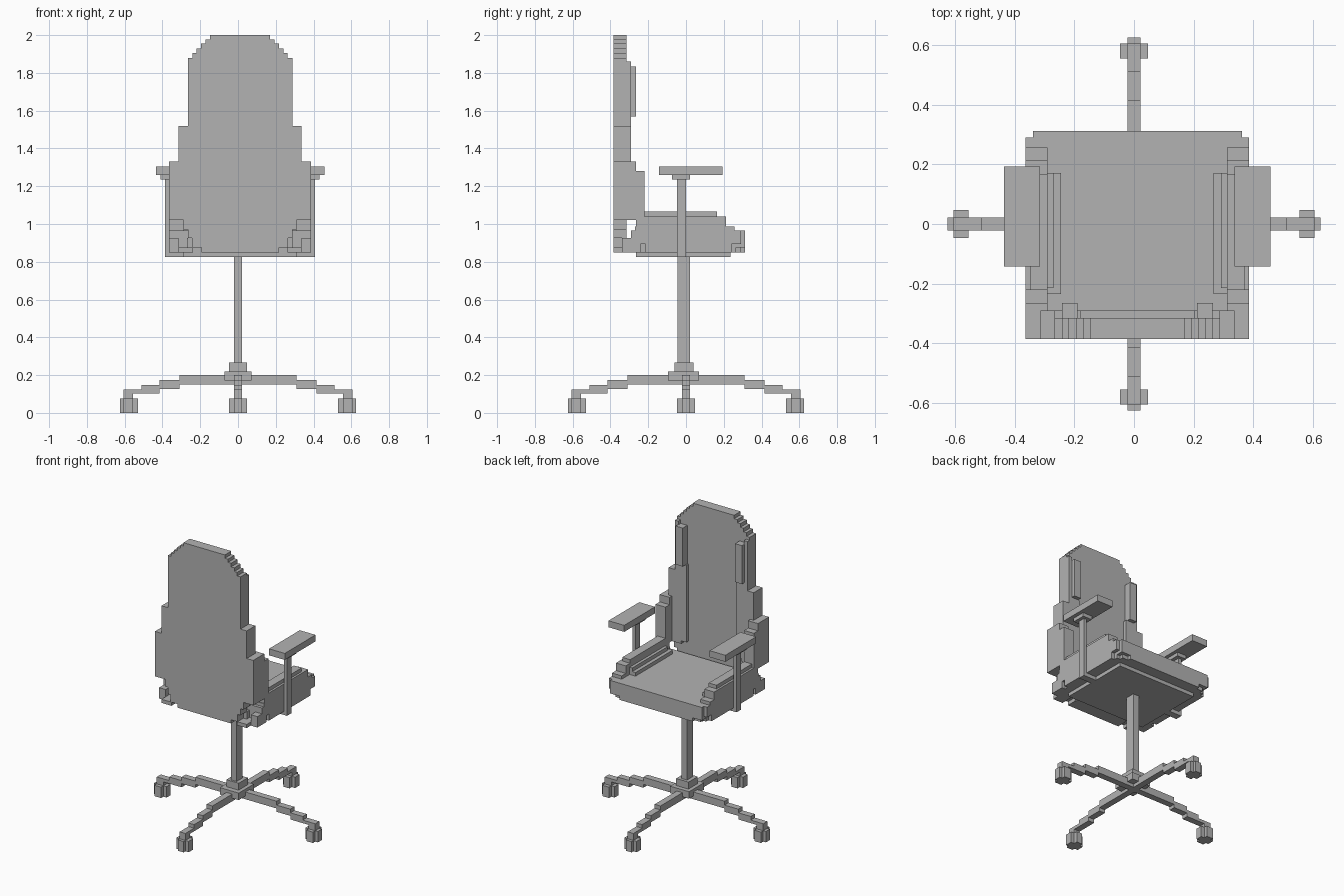
import bpy
import bmesh
from mathutils import Matrix, Vector

old = bpy.data.objects.get("Cube")
if old:
    bpy.data.objects.remove(old, do_unlink=True)

grey = bpy.data.materials.new("plain grey")
grey.use_nodes = True
COLOUR = (0.45, 0.45, 0.45, 1)
grey.diffuse_color = COLOUR
grey.node_tree.nodes["Principled BSDF"].inputs["Base Color"].default_value = COLOUR

CX = 0.011  # middle of the seat and back


def finish(name, bm):
    bmesh.ops.recalc_face_normals(bm, faces=bm.faces)
    mesh = bpy.data.meshes.new(name)
    bm.to_mesh(mesh)
    bm.free()
    mesh.materials.append(grey)
    obj = bpy.data.objects.new(name, mesh)
    bpy.context.collection.objects.link(obj)
    return obj


def add_box(bm, x, y, z):
    size = Vector((x[1] - x[0], y[1] - y[0], z[1] - z[0]))
    mid = Vector((sum(x) / 2, sum(y) / 2, sum(z) / 2))
    bmesh.ops.create_cube(bm, size=1, matrix=Matrix.Translation(mid) @ Matrix.Diagonal(size).to_4x4())


def blocks(name, boxes):
    """One object made of blocks, each given as x, y and z ranges."""
    bm = bmesh.new()
    for x, y, z in boxes:
        add_box(bm, x, y, z)
    return finish(name, bm)


def paired(name, boxes):
    """Left and right copies of blocks measured out from the middle."""
    for side, label in ((1, "left"), (-1, "right")):
        blocks(label + "_" + name,
               [(sorted((CX + side * x[0], CX + side * x[1])), y, z) for x, y, z in boxes])


def wide(half):
    return (CX - half, CX + half)


# Backrest: a stepped outline of (half width, top height), extruded
rows = [(.205, .875), (.255, .925), (.277, .97), (.30, 1.02), (.375, 1.33), (.325, 1.52),
        (.277, 1.88), (.252, 1.905), (.23, 1.93), (.206, 1.955), (.182, 1.977), (.158, 2.0)]
edge, low = [], .85
for half, top in rows:
    edge += [(half, low), (half, top)]
    low = top
outline = edge + [(-h, z) for h, z in reversed(edge)]
bm = bmesh.new()
face = bm.faces.new([bm.verts.new((CX + h, -.385, z)) for h, z in outline])
push = bmesh.ops.extrude_face_region(bm, geom=[face])
bmesh.ops.translate(bm, vec=(0, .07, 0),
                    verts=[v for v in push["geom"] if isinstance(v, bmesh.types.BMVert)])
finish("backrest", bm)

# Raised padding down both sides of the backrest
paired("back_wing", [
    ((.30, .375), (-.32, -.22), (1.02, 1.28)),
    ((.30, .375), (-.32, -.265), (1.28, 1.33)),
    ((.275, .325), (-.32, -.29), (1.28, 1.52)),
])
paired("back_padding", [
    ((.23, .30), (-.32, -.29), (1.02, 1.52)),
    ((.19, .25), (-.32, -.29), (1.04, 1.57)),
    ((.25, .277), (-.32, -.29), (1.52, 1.86)),
    ((.20, .253), (-.32, -.265), (1.57, 1.835)),
])

# Seat cushion with stepped corners, joined to the back
blocks("seat", [
    (wide(.35), (-.29, .312), (.875, .965)),
    (wide(.375), (-.29, .29), (.895, .965)),
    (wide(.325), (-.265, .29), (.85, .875)),
    (wide(.28), (-.265, .312), (.85, .875)),
    (wide(.35), (-.24, .265), (.85, .895)),
    (wide(.375), (-.215, .24), (.85, .895)),
])
blocks("seat_underplate", [(wide(.30), (-.265, .235), (.825, .85))])
blocks("back_joint", [(wide(.28), (-.32, -.265), (.875, .925)),
                      (wide(.20), (-.32, -.265), (.85, .875))])
paired("rear_seat_corner", [
    ((.25, .325), (-.385, -.265), (.85, .875)),
    ((.325, .375), (-.34, -.24), (.85, .925)),
])

# Stepped bolsters along the seat sides
paired("seat_bolster", [
    ((.30, .375), (-.27, .257), (.965, .988)),
    ((.30, .375), (-.265, .212), (.988, 1.04)),
    ((.30, .36), (-.23, .165), (1.04, 1.065)),
    ((.255, .30), (-.235, .17), (.965, .99)),
    ((.28, .30), (-.215, .17), (.99, 1.015)),
])

# Armrests on thin posts, carried by a bar under the seat
paired("armrest", [
    ((.326, .446), (-.143, .192), (1.26, 1.305)),
    ((.35, .42), (-.073, .02), (1.235, 1.26)),
])
paired("armrest_post", [
    ((.375, .397), (-.048, 0), (.825, 1.24)),
    ((.28, .397), (-.048, 0), (.825, .85)),
])

# Centre column and hub
blocks("column", [((-.022, .022), (-.046, .02), (.2, .83))])
blocks("hub", [
    ((-.047, .047), (-.06, .04), (.2, .268)),
    ((-.072, .072), (-.095, .07), (.172, .22)),
])

# Four stepped legs with cross-shaped casters
ARM = (-.022, .022)
leg_parts = [
    ((0, .31), ARM, (.15, .2)),
    ((.31, .415), ARM, (.127, .173)),
    ((.415, .51), ARM, (.102, .148)),
    ((.51, .605), ARM, (.102, .123)),
]
caster_parts = [
    ((.555, .605), ARM, (.07, .11)),
    ((.53, .625), ARM, (0, .075)),
    ((.555, .605), (-.047, .047), (0, .075)),
]
for i, place in enumerate(("left", "rear", "right", "front")):
    turn = Matrix.Rotation(i * 1.5707963, 4, "Z")
    for label, parts in (("leg", leg_parts), ("caster", caster_parts)):
        blocks(place + "_" + label, parts).data.transform(turn)
